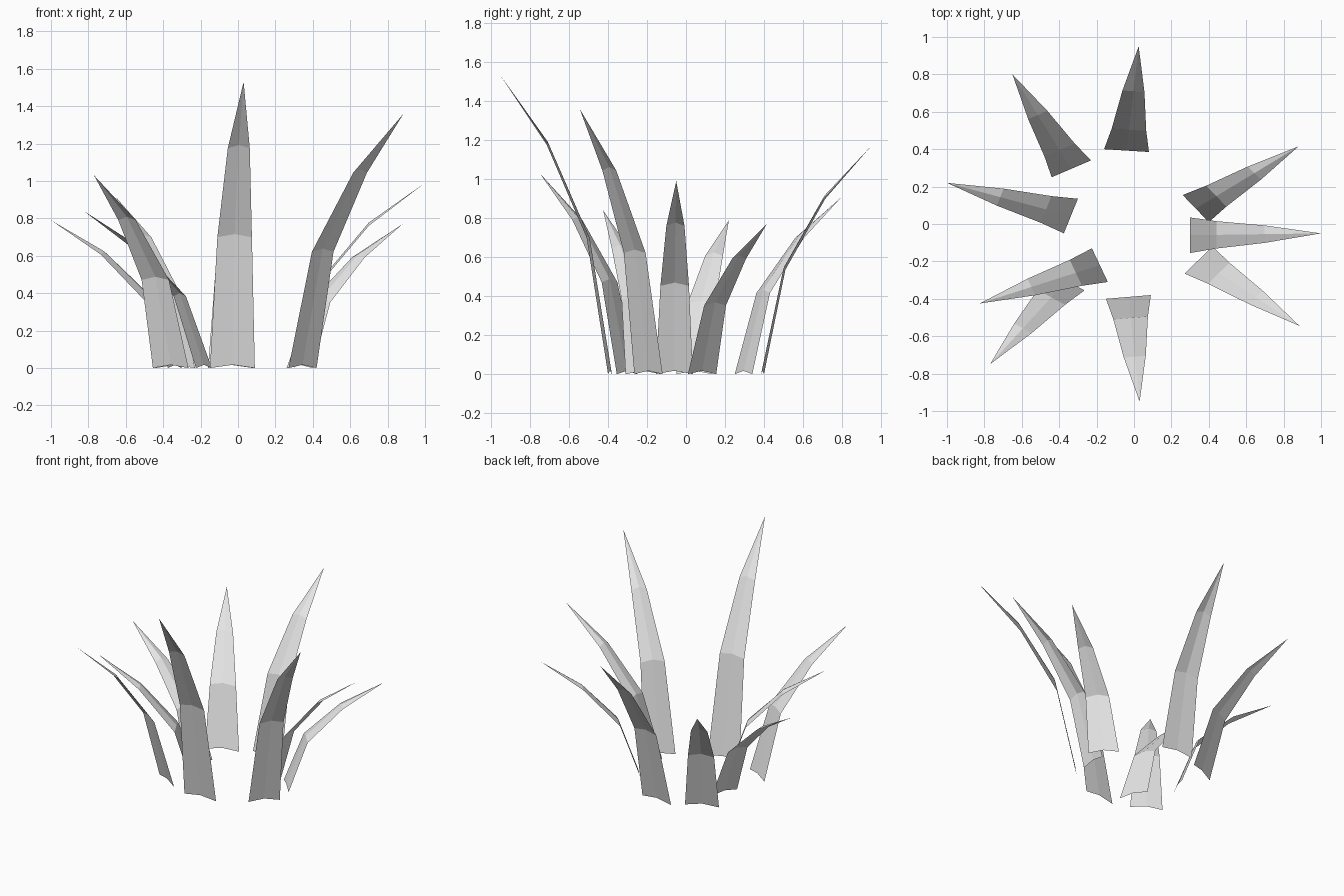
import bpy
from mathutils import Vector

if "Cube" in bpy.data.objects:
    bpy.data.objects.remove(bpy.data.objects["Cube"])

grey = bpy.data.materials.new("pale_grey")
grey.diffuse_color = (0.8, 0.8, 0.8, 1.0)
grey.use_nodes = True
grey.node_tree.nodes["Principled BSDF"].inputs["Base Color"].default_value = grey.diffuse_color

# Shared blade profile: (outward fraction, height fraction, width fraction)
PROFILE = [(0.0, 0.0, 1.0), (0.2, 0.457, 0.77), (0.57, 0.768, 0.49)]
RIDGE = 0.017  # lift of the centre crease


def blade(name, left, right, tip):
    """Creased leaf from a base edge (left-right) curving out to a pointed tip."""
    a, b, t = Vector((*left, 0)), Vector((*right, 0)), Vector(tip)
    mid, half = (a + b) / 2, (b - a) / 2
    verts, faces = [], []
    for out, up, width in PROFILE:
        c = mid.lerp(Vector((t.x, t.y, 0)), out)
        c.z = t.z * up
        verts += [c - half * width, c + Vector((0, 0, RIDGE)), c + half * width]
    for row in range(len(PROFILE) - 1):
        for col in range(2):
            i = row * 3 + col
            faces.append((i, i + 1, i + 4, i + 3))
    last = (len(PROFILE) - 1) * 3
    verts.append(t)
    faces += [(last, last + 1, last + 3), (last + 1, last + 2, last + 3)]
    mesh = bpy.data.meshes.new(name)
    mesh.from_pydata(verts, [], faces)
    mesh.materials.append(grey)
    obj = bpy.data.objects.new(name, mesh)
    bpy.context.collection.objects.link(obj)


# Ring of nine blades: base edge ends seen from outside, then the tip
blade("blade_front", (-0.15, -0.40), (0.09, -0.38), (0.03, -0.95, 1.53))
blade("blade_front_right", (0.27, -0.265), (0.42, -0.12), (0.885, -0.545, 1.36))
blade("blade_right", (0.30, -0.155), (0.30, 0.035), (1.0, -0.05, 0.99))
blade("blade_right_back", (0.40, 0.01), (0.26, 0.155), (0.88, 0.415, 0.77))
blade("blade_back", (0.08, 0.385), (-0.16, 0.40), (0.025, 0.95, 1.17))
blade("blade_back_left", (-0.23, 0.34), (-0.44, 0.25), (-0.65, 0.80, 0.91))
blade("blade_left", (-0.30, 0.135), (-0.375, -0.05), (-1.0, 0.22, 0.79))
blade("blade_left_front", (-0.225, -0.13), (-0.14, -0.31), (-0.825, -0.425, 0.84))
blade("blade_front_left", (-0.455, -0.25), (-0.265, -0.355), (-0.77, -0.75, 1.03))
